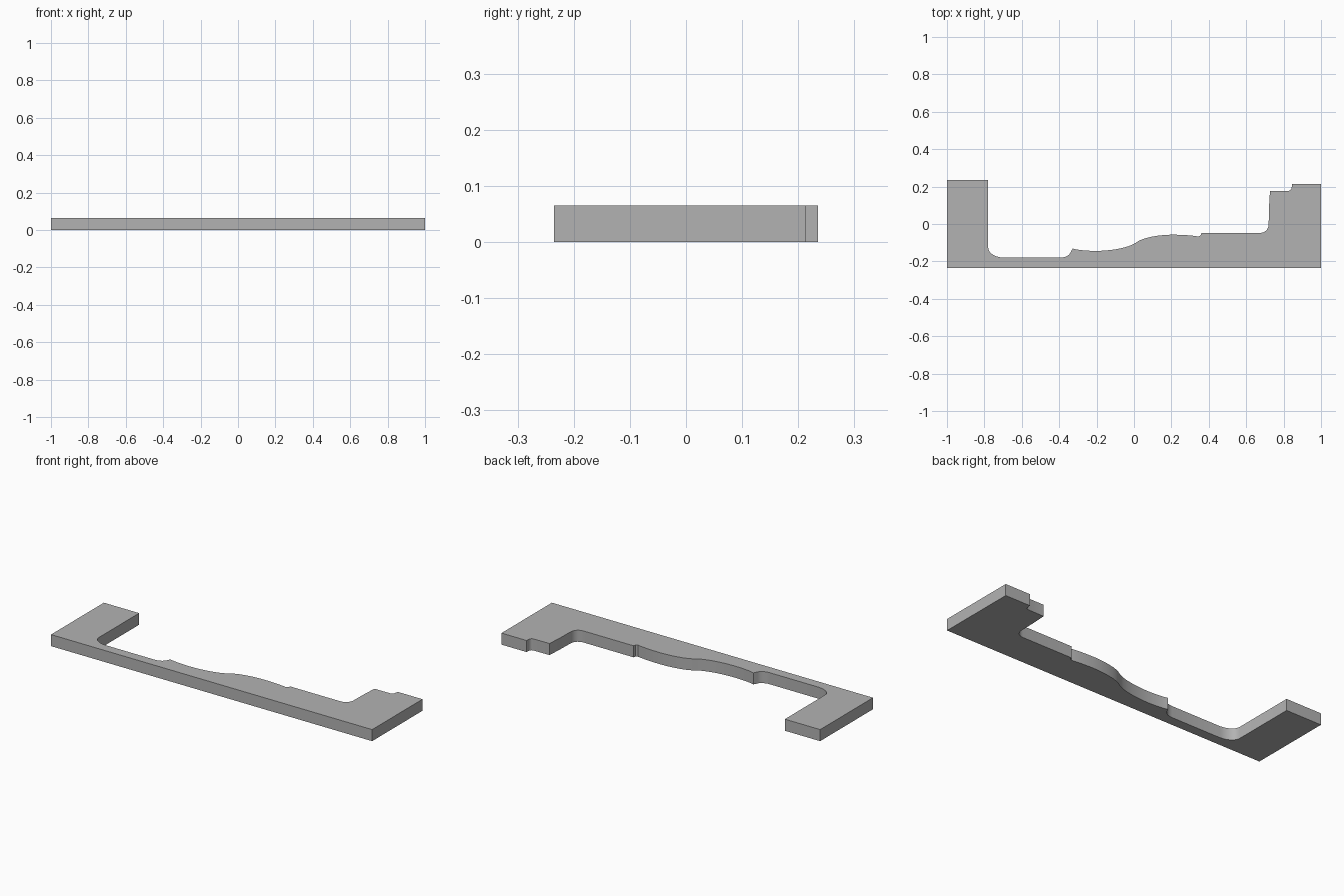
import bpy
import bmesh
from mathutils import Vector
from mathutils.geometry import interpolate_bezier

HEIGHT = 0.065

cube = bpy.data.objects.get("Cube")
if cube:
    bpy.data.objects.remove(cube, do_unlink=True)


def bend(start, corner, end, steps=8):
    """Rounded corner from start to end, pulled towards corner."""
    a, c, b = (Vector((*p, 0)) for p in (start, corner, end))
    return [p.to_2d() for p in
            interpolate_bezier(a, a.lerp(c, 0.6), b.lerp(c, 0.6), b, steps)]


# Right arm with its stepped end
outline = [(-1, -0.235), (1, -0.235), (1, 0.213), (0.845, 0.213)]
outline += bend((0.843, 0.195), (0.842, 0.177), (0.825, 0.177), 4)
outline += [(0.727, 0.176), (0.722, 0.09)]
outline += bend((0.72, 0), (0.72, -0.048), (0.67, -0.048))

# Small step and wavy middle edge
outline += [(0.36, -0.048), (0.357, -0.06)]
outline += bend((0.345, -0.067), (0.29, -0.057), (0.2, -0.057))
outline += bend((0.2, -0.057), (0.06, -0.06), (0.01, -0.1))[1:]
outline += bend((0.01, -0.1), (-0.05, -0.142), (-0.2, -0.144))[1:]
outline += bend((-0.2, -0.144), (-0.29, -0.144), (-0.328, -0.131), 6)[1:]

# Recess and left arm
outline += bend((-0.338, -0.15), (-0.35, -0.18), (-0.395, -0.18))
outline += bend((-0.7, -0.18), (-0.777, -0.175), (-0.78, -0.125))
outline += [(-0.78, 0.235), (-1, 0.235)]

# Extrude the outline into a flat plate
bm = bmesh.new()
base = bm.faces.new([bm.verts.new((x, y, 0)) for x, y in outline])
walls = bmesh.ops.extrude_face_region(bm, geom=[base], use_keep_orig=True)
top = [v for v in walls["geom"] if isinstance(v, bmesh.types.BMVert)]
bmesh.ops.translate(bm, verts=top, vec=(0, 0, HEIGHT))
bmesh.ops.recalc_face_normals(bm, faces=bm.faces)
mesh = bpy.data.meshes.new("profile_plate")
bm.to_mesh(mesh)
bm.free()

plate = bpy.data.objects.new("profile_plate", mesh)
bpy.context.collection.objects.link(plate)

# Plain grey
grey = bpy.data.materials.new("grey")
grey.use_nodes = True
colour = (0.45, 0.45, 0.45, 1)
grey.diffuse_color = colour
grey.node_tree.nodes["Principled BSDF"].inputs["Base Color"].default_value = colour
mesh.materials.append(grey)

# Smooth the rounded walls, keep the rims crisp
bpy.ops.object.select_all(action="DESELECT")
plate.select_set(True)
bpy.context.view_layer.objects.active = plate
bpy.ops.object.shade_smooth_by_angle(angle=0.6)
